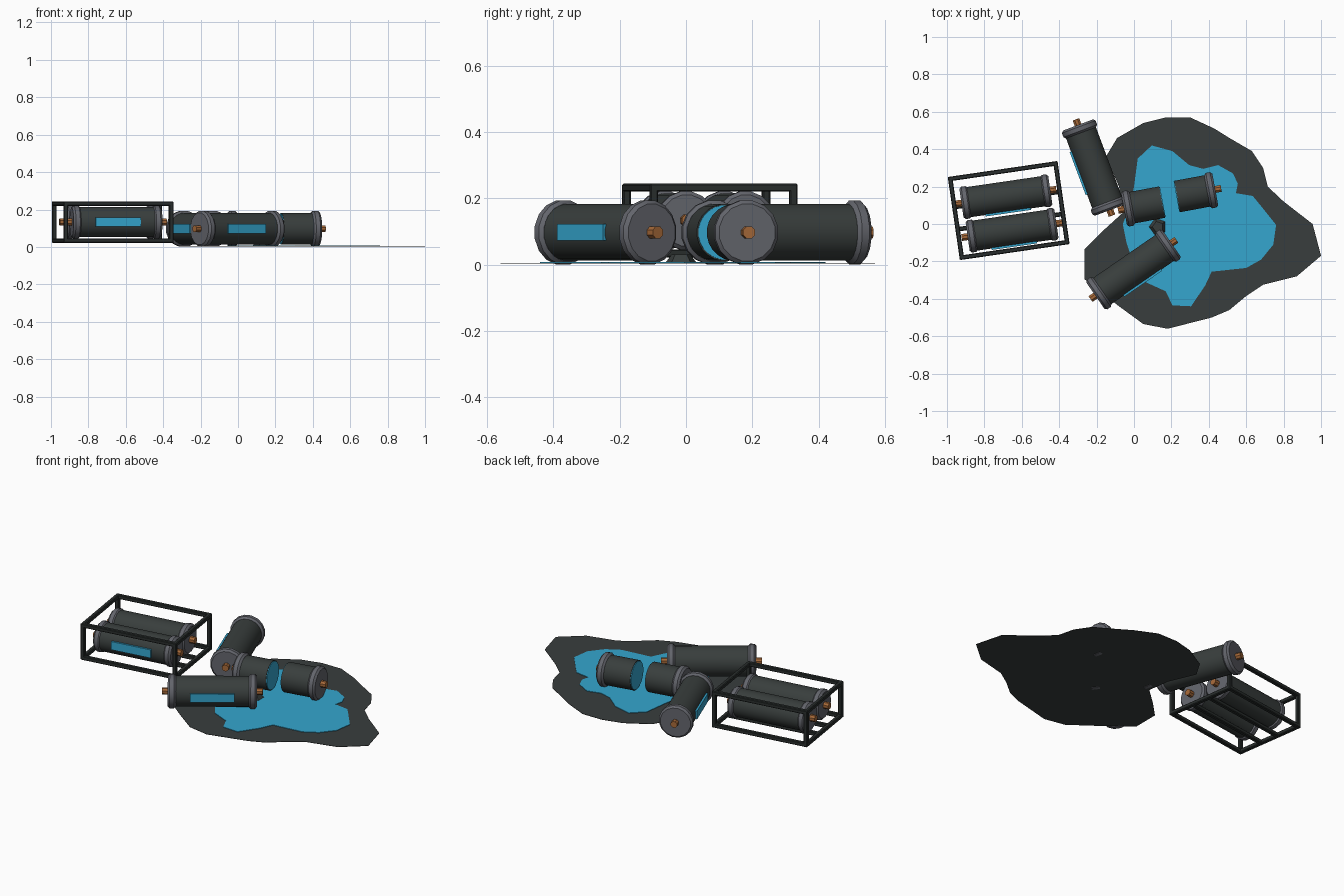
import bpy, bmesh, math
from mathutils import Matrix, Vector

if "Cube" in bpy.data.objects:
    bpy.data.objects.remove(bpy.data.objects["Cube"])


def material(name, rgb):
    m = bpy.data.materials.new(name)
    m.diffuse_color = (*rgb, 1)
    m.use_nodes = True
    m.node_tree.nodes["Principled BSDF"].inputs["Base Color"].default_value = m.diffuse_color
    return m


SHELL = material("dark shell", (0.040, 0.048, 0.046))
SOOT = material("dark spill", (0.040, 0.047, 0.047))
FRAME = material("frame black", (0.022, 0.027, 0.026))
STEEL = material("cap grey", (0.125, 0.13, 0.15))
COPPER = material("copper", (0.38, 0.14, 0.04))
BLUE = material("blue fluid", (0.035, 0.38, 0.62))


def finish(bm, name, mat, matrix=Matrix()):
    bmesh.ops.recalc_face_normals(bm, faces=bm.faces)
    me = bpy.data.meshes.new(name)
    bm.to_mesh(me)
    bm.free()
    me.materials.append(mat)
    me.shade_smooth()
    me.set_sharp_from_angle(angle=math.radians(30))
    ob = bpy.data.objects.new(name, me)
    ob.matrix_world = matrix
    bpy.context.collection.objects.link(ob)
    return ob


def lathe(name, profile, mat, matrix, sides=16):
    """Closed solid turned around local x from (x, radius) points."""
    bm = bmesh.new()
    rings = []
    for x, r in profile:
        angles = [2 * math.pi * (i + 0.5) / sides for i in range(sides)]
        rings.append([bm.verts.new((x, r * math.cos(a), r * math.sin(a))) for a in angles])
    for a, b in zip(rings, rings[1:]):
        for i in range(sides):
            j = (i + 1) % sides
            bm.faces.new((a[i], a[j], b[j], b[i]))
    bm.faces.new(rings[0])
    bm.faces.new(rings[-1])
    return finish(bm, name, mat, matrix)


def box(name, size, centre, mat, matrix, bevel=0.0):
    bm = bmesh.new()
    bmesh.ops.create_cube(bm, size=1)
    bmesh.ops.scale(bm, vec=size, verts=bm.verts)
    bmesh.ops.translate(bm, vec=centre, verts=bm.verts)
    if bevel:
        bmesh.ops.bevel(bm, geom=bm.edges[:], offset=bevel, segments=1, affect='EDGES')
    return finish(bm, name, mat, matrix)


def plate(name, pixels, z0, z1, mat):
    """Flat outline, given in hundredths of a unit, with a little thickness."""
    bm = bmesh.new()
    face = bm.faces.new([bm.verts.new((x / 100, y / 100, z0)) for x, y in pixels])
    up = bmesh.ops.extrude_face_region(bm, geom=[face])
    verts = [v for v in up["geom"] if isinstance(v, bmesh.types.BMVert)]
    bmesh.ops.translate(bm, vec=(0, 0, z1 - z0), verts=verts)
    return finish(bm, name, mat)


def place(x, y, z, degrees):
    return Matrix.Translation((x, y, z)) @ Matrix.Rotation(math.radians(degrees), 4, 'Z')


def end_cap(name, matrix, side, x, r):
    """Bevelled cap with its copper nozzle; x is the outer face."""
    b = 0.011
    prof = [(x - 0.045, r - b), (x - 0.045 + b, r), (x - b, r), (x, r - b)]
    lathe(name + "_cap", [(side * p, q) for p, q in prof], STEEL, matrix)
    lathe(name + "_nozzle", [(side * (x - 0.01), 0.02), (side * (x + 0.032), 0.02)],
          COPPER, matrix, 8)


def canister(name, matrix, r, half):
    body = r - 0.012 if r > 0.09 else r - 0.007
    lathe(name + "_body", [(-half + 0.02, body), (half - 0.02, body)], SHELL, matrix, 24)
    for side in (-1, 1):
        end_cap(name, matrix, side, half, r)
    box(name + "_window", (0.245, 0.012, 0.05), (0, -body - 0.001, 0), BLUE, matrix)


def broken_half(name, matrix, side):
    """Half canister; local x = 0 is the broken end, cap toward side."""
    lathe(name + "_body", [(0, 0.086), (side * 0.19, 0.086)], SHELL, matrix, 24)
    lathe(name + "_fluid_face", [(-side * 0.004, 0.082), (side * 0.004, 0.082)],
          BLUE, matrix, 24)
    end_cap(name, matrix, side, 0.207, 0.098)


# Spill on the ground: dark rim and blue pool
plate("spill_rim", [
    (-9, 46), (5, 54), (17, 57), (30, 57), (43, 51), (51, 46), (63, 39), (69, 30),
    (71.5, 20), (80, 12), (95.5, 0), (100, -17), (87, -28), (69, -32.5), (60, -38.5),
    (51, -46), (41.5, -50), (18, -56), (5, -53.5), (-8, -44), (-26.5, -29.5),
    (-26.5, -13.5), (-17, -4), (-6, 6), (-8, 20), (-15, 36)], 0.003, 0.005, SOOT)
plate("blue_pool", [
    (9.5, 42), (20.5, 39), (29.5, 31.5), (37, 29.5), (45, 31.5), (53, 27), (55.5, 21.5),
    (54.5, 16.5), (63.5, 15), (68, 9.5), (76, -0.5), (74.5, -11), (68, -19),
    (60, -23.5), (41.5, -25.5), (38, -33), (30.5, -44), (20.5, -43.5), (17, -36),
    (6, -31), (0, -22), (-4, -10), (-6, 0), (-2, 10), (0, 20), (2, 35)],
    0.005, 0.008, BLUE)

# Small shard lying in the pool
bm = bmesh.new()
bmesh.ops.create_cone(bm, cap_ends=True, segments=5, radius1=0.05, radius2=0.03, depth=0.025)
finish(bm, "shard", SHELL, place(0.128, -0.015, 0.0175, 18))

# Loose whole canisters
canister("back_canister", place(-0.214, 0.302, 0.097, -69.5), 0.098, 0.243)
canister("front_canister", place(-0.003, -0.243, 0.097, 34.6), 0.098, 0.247)

# Canister snapped in two
broken_half("broken_left", place(0.15, 0.117, 0.097, 10.5), -1)
broken_half("broken_right", place(0.231, 0.147, 0.097, 10.5), 1)

# Crate frame with two canisters inside
C = place(-0.67, 0.072, 0, 8.3)
L, W, T = 0.593, 0.449, 0.024
Z0, Z1 = 0.022, 0.244
for sy in (-1, 1):
    for z in (Z0 + T / 2, Z1 - T / 2):
        box("frame_long_bar", (L, T, T), (0, sy * (W - T) / 2, z), FRAME, C, 0.004)
    box("frame_floor_rail", (L - T, T, T), (0, sy * 0.06, Z0 + T / 2), FRAME, C, 0.004)
    for sx in (-1, 1):
        box("frame_post", (T, T, Z1 - Z0), (sx * (L - T) / 2, sy * (W - T) / 2, (Z0 + Z1) / 2),
            FRAME, C, 0.004)
for sx in (-1, 1):
    for z in (Z0 + T / 2, Z1 - T / 2):
        box("frame_short_bar", (T, W, T), (sx * (L - T) / 2, 0, z), FRAME, C, 0.004)
canister("crated_back", place(-0.685, 0.146, 0.133, 8.3), 0.089, 0.24)
canister("crated_front", place(-0.652, -0.033, 0.133, 8.3), 0.089, 0.24)
